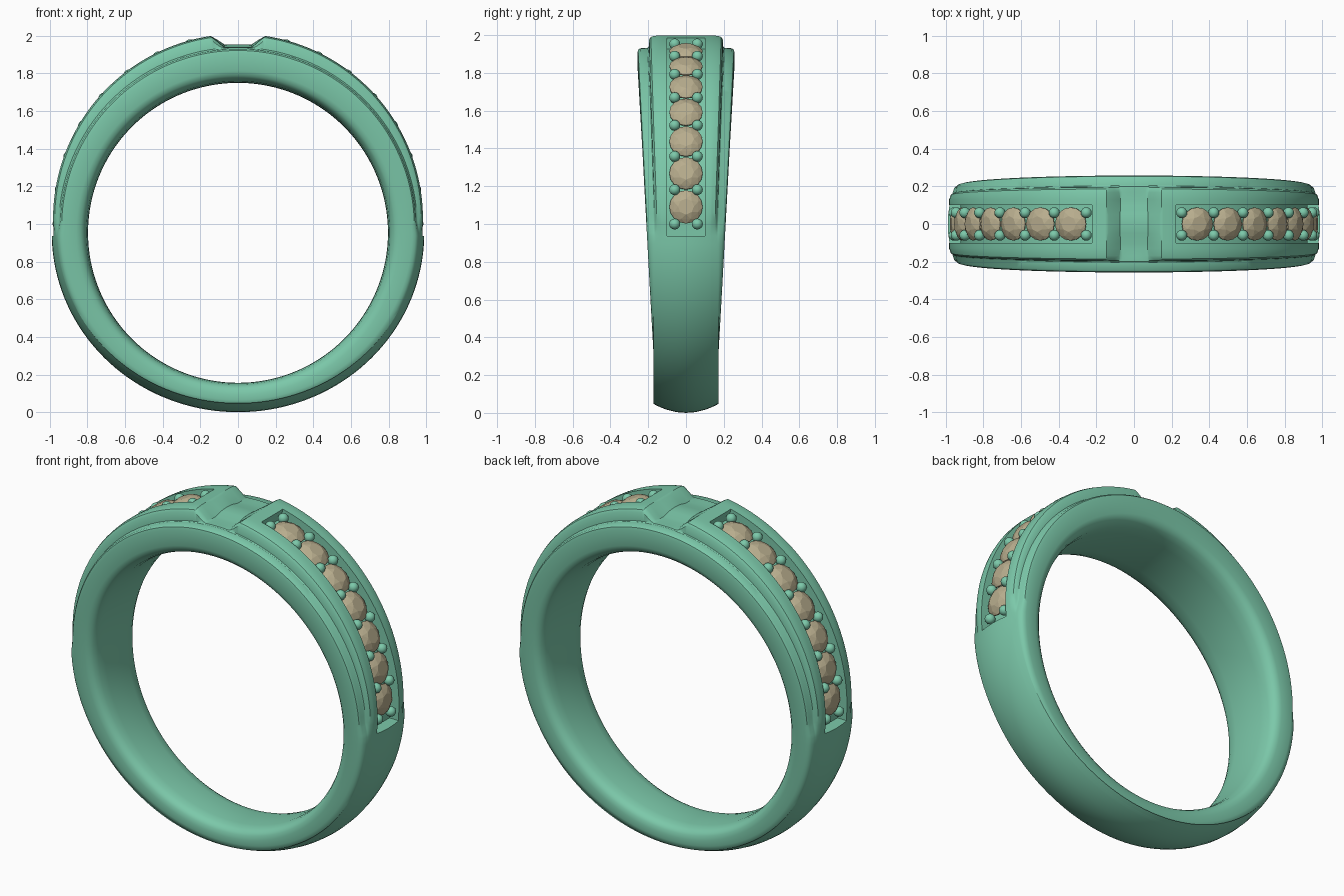
import bpy, bmesh
from math import sin, cos, radians, sqrt, pi
from mathutils import Vector, Matrix

if "Cube" in bpy.data.objects:
    bpy.data.objects.remove(bpy.data.objects["Cube"])

HOLE_Z = 0.953          # centre of the finger hole
RAISED_Z, RAISED_R = 1.027, 0.983   # circle followed by the raised band
LEDGE_Z, LEDGE_R = 0.985, 0.945     # circle followed by the side ledge


def material(name, rgb):
    m = bpy.data.materials.new(name)
    m.diffuse_color = (*rgb, 1)
    m.use_nodes = True
    m.node_tree.nodes["Principled BSDF"].inputs["Base Color"].default_value = m.diffuse_color
    return m


metal = material("green_metal", (0.2, 0.58, 0.4))
gem_mat = material("tan_gem", (0.48, 0.42, 0.27))


def add_object(name, bm, mat, smooth):
    me = bpy.data.meshes.new(name)
    bmesh.ops.recalc_face_normals(bm, faces=bm.faces)
    bm.to_mesh(me)
    bm.free()
    me.materials.append(mat)
    ob = bpy.data.objects.new(name, me)
    bpy.context.collection.objects.link(ob)
    if smooth:
        bpy.ops.object.select_all(action='DESELECT')
        ob.select_set(True)
        bpy.context.view_layer.objects.active = ob
        bpy.ops.object.shade_smooth_by_angle(angle=radians(35))
    return ob


def circle_r(a, zc, r):
    """Distance from hole centre to a circle centred at height zc."""
    k = zc - HOLE_Z
    return k * sin(a) + sqrt(r * r - (k * cos(a)) ** 2)


def section(deg, channel):
    """Half cross-section (radius, y) at an angle, inside to outside."""
    a = radians(deg)
    t = min(1, max(0, (deg + 1) / 5))
    low = 0.99 - 0.037 * sin(a) ** 2
    led = circle_r(a, LEDGE_Z, LEDGE_R)
    top = circle_r(a, RAISED_Z, RAISED_R)
    z = HOLE_Z + 0.97 * sin(a)
    w = 0.158 + 0.1 * z / 1.93
    wr = 0.165 + 0.036 * max(0, z - 1)
    bump = 0.0
    if deg > 82:                       # notch at the crown of the ring
        f = min(1, (deg - 82) / 3.8)
        notch = (1.94 - HOLE_Z) / sin(a)
        top += (notch - top) * f
        bump = 0.015 * f

    def up(y, r):                      # blend plain shank into raised profile
        crown = low - 0.04 * (y / w) ** 2
        return (crown + (r - crown) * t, y)

    pts = [(0.797, 0), (0.799, 0.5 * w), (0.806, 0.75 * w),
           (0.818, 0.88 * w), (0.835, 0.96 * w), (0.86, w - 0.002)]
    r_edge = up(w, led)[0]
    pts += [(r_edge - 0.025, w), (r_edge - 0.008, w - 0.004)]
    pts += [up(w - 0.014, led), up(wr + 0.006, led + 0.003), up(wr, led + 0.008),
            up(wr - 0.003, max(led + 0.008, top - 0.022)),
            up(wr - 0.012, max(led + 0.009, top - 0.009)),
            up(wr - 0.03, top - 0.003), up(0.13, top), up(0.1, top)]
    lip = pts[-1][0]
    if channel:
        pts += [(lip - 0.06, 0.1), (lip - 0.06, 0.05), (lip - 0.06, 0)]
    else:
        pts += [(lip, 0.1), up(0.05, top + bump * 0.8), up(0, top + bump)]
    return pts


# ring band: one quarter swept around the hole, mirrored in x and y
START, END = -1.0, 77.8
rows = [(-90 + 89 * i / 36, False) for i in range(37)]
rows += [(d, True) for d in (START, 0, 1, 2, 3, 4)]
rows += [(4 + (END - 4) * i / 32, True) for i in range(1, 33)]
rows += [(d, False) for d in (END, 79, 80.5, 81.6, 82, 82.6, 84, 85.4, 85.8, 86.5, 88, 90)]
bm = bmesh.new()
grid = []
for deg, ch in rows:
    a = radians(deg)
    grid.append([bm.verts.new((r * cos(a), y, HOLE_Z + r * sin(a)))
                 for r, y in section(deg, ch)])
for p, q in zip(grid, grid[1:]):
    for i in range(len(p) - 1):
        bm.faces.new((p[i], p[i + 1], q[i + 1], q[i]))
bmesh.ops.remove_doubles(bm, verts=bm.verts, dist=1e-5)
bmesh.ops.recalc_face_normals(bm, faces=bm.faces)
# make sure the quarter faces outward (bore faces the hole axis)
bore = min(bm.faces, key=lambda f: (f.calc_center_median() - Vector((0.797, 0, HOLE_Z))).length)
flip = bore.normal.x > 0
ring = add_object("ring_band", bm, metal, True)
if ring.data.polygons and flip:
    ring.data.flip_normals()
mir = ring.modifiers.new("mirror", 'MIRROR')
mir.use_axis = (True, True, False)
mir.merge_threshold = 0.0005


def seat(deg, r, side):
    """Frame standing on the channel: local z points outward."""
    a = radians(deg)
    out = Vector((side * cos(a), 0, sin(a)))
    ym = Vector((0, 1, 0))
    m = Matrix((ym.cross(out), ym, out)).transposed().to_4x4()
    m.translation = Vector((0, 0, 1.03)) + out * r
    return m


def add_gem(bm, m):
    """Round brilliant stone as the hull of its facet corners."""
    pts = [(0, 0, -0.05)]
    for n, r, z, off in ((16, 0.088, 0, 0), (16, 0.088, 0.006, 0),
                         (8, 0.07, 0.021, 0.5), (8, 0.042, 0.034, 0)):
        for i in range(n):
            a = 2 * pi * (i + off) / n
            pts.append((r * cos(a), r * sin(a), z))
    vs = [bm.verts.new(m @ Vector(p)) for p in pts]
    bmesh.ops.convex_hull(bm, input=vs)


# stones and their bead prongs in both channels
FIRST, STEP = 3.65, 10.92
for side, label in ((1, "right"), (-1, "left")):
    gems, beads = bmesh.new(), bmesh.new()
    for i in range(7):
        add_gem(gems, seat(FIRST + STEP * i, 0.943, side))
    for i in range(8):
        for y in (-0.06, 0.06):
            m = seat(FIRST + STEP * (i - 0.5), 0.957, side) @ Matrix.Translation((0, y, 0))
            bmesh.ops.create_uvsphere(beads, u_segments=16, v_segments=10,
                                      radius=0.029, matrix=m)
    add_object(label + "_stones", gems, gem_mat, False)
    add_object(label + "_bead_prongs", beads, metal, True)
